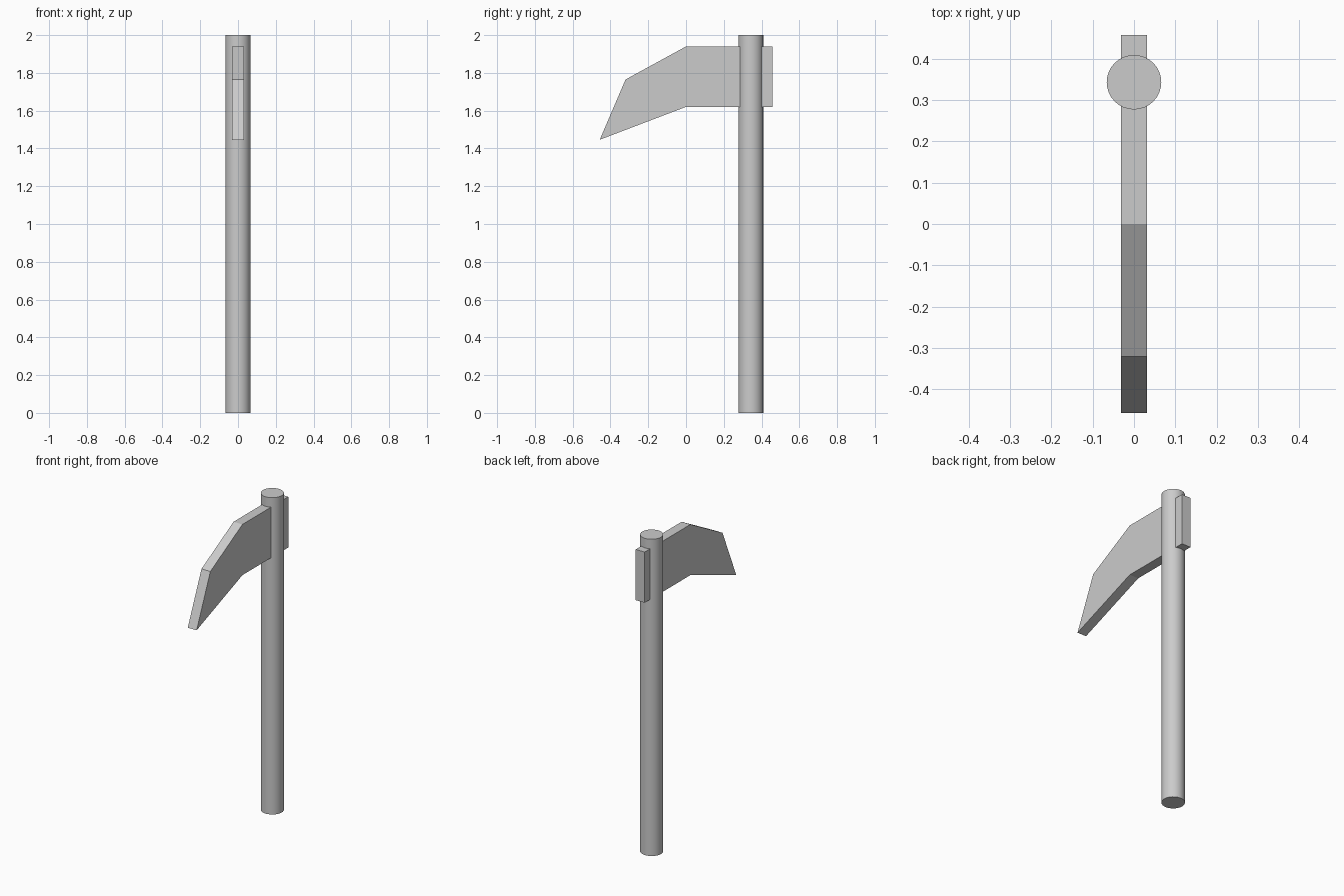
import bpy, bmesh, math

if "Cube" in bpy.data.objects:
    bpy.data.objects.remove(bpy.data.objects["Cube"])

# Handle: smooth round pole
bpy.ops.mesh.primitive_cylinder_add(vertices=32, radius=0.066, depth=2.0, location=(0, 0.343, 1.0))
handle = bpy.context.object
handle.name = "handle"
bpy.ops.object.shade_smooth_by_angle(angle=math.radians(30))

# Blade: side profile (y, z) extruded across x, passing through the handle
profile = [(0.457, 1.94), (0, 1.94), (-0.32, 1.765), (-0.457, 1.446), (0, 1.62), (0.457, 1.62)]
half = 0.031
bm = bmesh.new()
face = bm.faces.new([bm.verts.new((-half, y, z)) for y, z in profile])
ext = bmesh.ops.extrude_face_region(bm, geom=[face], use_keep_orig=True)
moved = [g for g in ext["geom"] if isinstance(g, bmesh.types.BMVert)]
bmesh.ops.translate(bm, vec=(2 * half, 0, 0), verts=moved)
bmesh.ops.recalc_face_normals(bm, faces=bm.faces[:])
mesh = bpy.data.meshes.new("blade")
bm.to_mesh(mesh)
bm.free()
blade = bpy.data.objects.new("blade", mesh)
bpy.context.collection.objects.link(blade)
